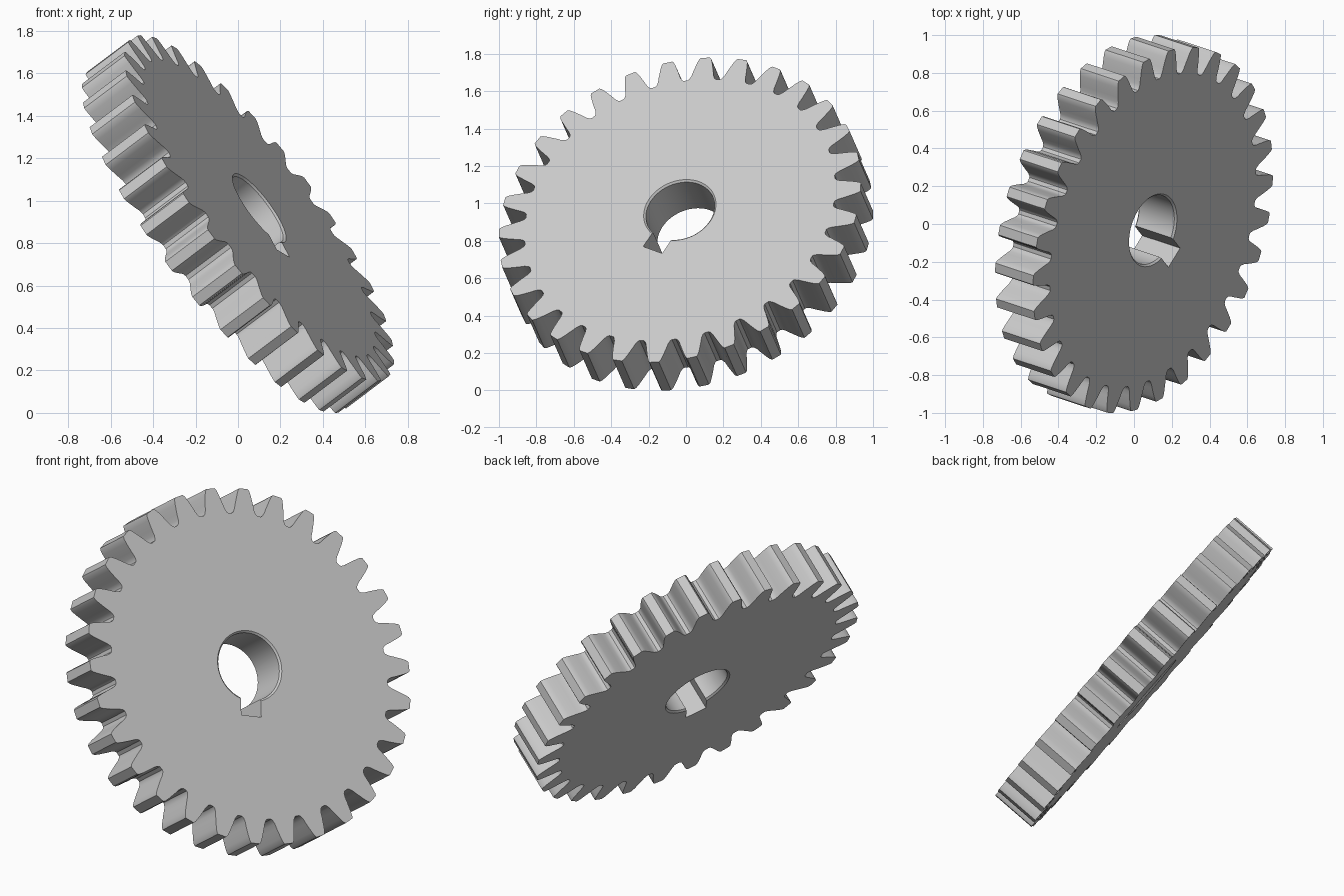
import bpy
import bmesh
from math import asin, cos, sin, pi, radians
from mathutils import Matrix, Vector

cube = bpy.data.objects.get("Cube")
if cube:
    bpy.data.objects.remove(cube)

TEETH = 30
HALF = 0.13                     # half thickness
BORE, CHAMFER = 0.19, 0.01
KEY_HALF, KEY_REACH = 0.062, 0.282
CENTRE = Vector((0, 0, 0.8895))
AXIS = Vector((0.773, -0.255, 0.581)).normalized()
PHASE = radians(219.1)          # direction of the keyway and of one tooth

# One tooth flank from root to tip: radius, half width
FLANK = [(0.859, 0.079), (0.866, 0.070), (0.885, 0.0615), (0.912, 0.056),
         (0.938, 0.0495), (0.966, 0.0425), (0.99, 0.0345), (1.001, 0.026)]


def tooth_outline():
    points = []
    side = [(r, -w) for r, w in FLANK] + [(r, w) for r, w in reversed(FLANK)]
    for i in range(TEETH):
        turn = 2 * pi * i / TEETH
        for r, w in side:
            a = turn + w / r
            points.append((r * cos(a), r * sin(a)))
    return points


def bore_outline(radius, steps=56):
    start = asin(KEY_HALF / radius)
    points = [(KEY_REACH, -KEY_HALF), (KEY_REACH, KEY_HALF)]
    for i in range(steps + 1):
        a = start + (2 * pi - 2 * start) * i / steps
        points.append((radius * cos(a), radius * sin(a)))
    return points


def ring(bm, points, z):
    verts = [bm.verts.new((x, y, z)) for x, y in points]
    edges = [bm.edges.new((v, verts[i - 1])) for i, v in enumerate(verts)]
    return verts, edges


def wall(bm, lower, upper):
    for i in range(len(lower)):
        bm.faces.new((lower[i - 1], lower[i], upper[i], upper[i - 1]))


bm = bmesh.new()

# Toothed rim
teeth = tooth_outline()
rim_low, rim_low_edges = ring(bm, teeth, -HALF)
rim_high, rim_high_edges = ring(bm, teeth, HALF)

# Keyed bore with chamfered mouths
mouth, inner = bore_outline(BORE + CHAMFER), bore_outline(BORE)
bore_low, bore_low_edges = ring(bm, mouth, -HALF)
bore_a, _ = ring(bm, inner, CHAMFER - HALF)
bore_b, _ = ring(bm, inner, HALF - CHAMFER)
bore_high, bore_high_edges = ring(bm, mouth, HALF)

# Flat side faces
for edges in (rim_low_edges + bore_low_edges, rim_high_edges + bore_high_edges):
    bmesh.ops.triangle_fill(bm, edges=edges, use_beauty=True)

wall(bm, rim_low, rim_high)
for low, high in ((bore_low, bore_a), (bore_a, bore_b), (bore_b, bore_high)):
    wall(bm, low, high)
bmesh.ops.recalc_face_normals(bm, faces=bm.faces)

# Tilt the wheel into place
level = Vector((0, AXIS.z, -AXIS.y)).normalized()
across = AXIS.cross(level)
tilt = Matrix((level, across, AXIS)).transposed().to_4x4()
bm.transform(Matrix.Translation(CENTRE) @ tilt @ Matrix.Rotation(PHASE, 4, 'Z'))

mesh = bpy.data.meshes.new("gear_wheel")
bm.to_mesh(mesh)
bm.free()
gear = bpy.data.objects.new("gear_wheel", mesh)
bpy.context.collection.objects.link(gear)

# Plain grey metal
grey = bpy.data.materials.new("plain_grey")
grey.use_nodes = True
colour = (0.59, 0.59, 0.59, 1)
grey.diffuse_color = colour
grey.node_tree.nodes["Principled BSDF"].inputs["Base Color"].default_value = colour
mesh.materials.append(grey)

bpy.ops.object.select_all(action='DESELECT')
gear.select_set(True)
bpy.context.view_layer.objects.active = gear
bpy.ops.object.shade_smooth_by_angle(angle=radians(28))
